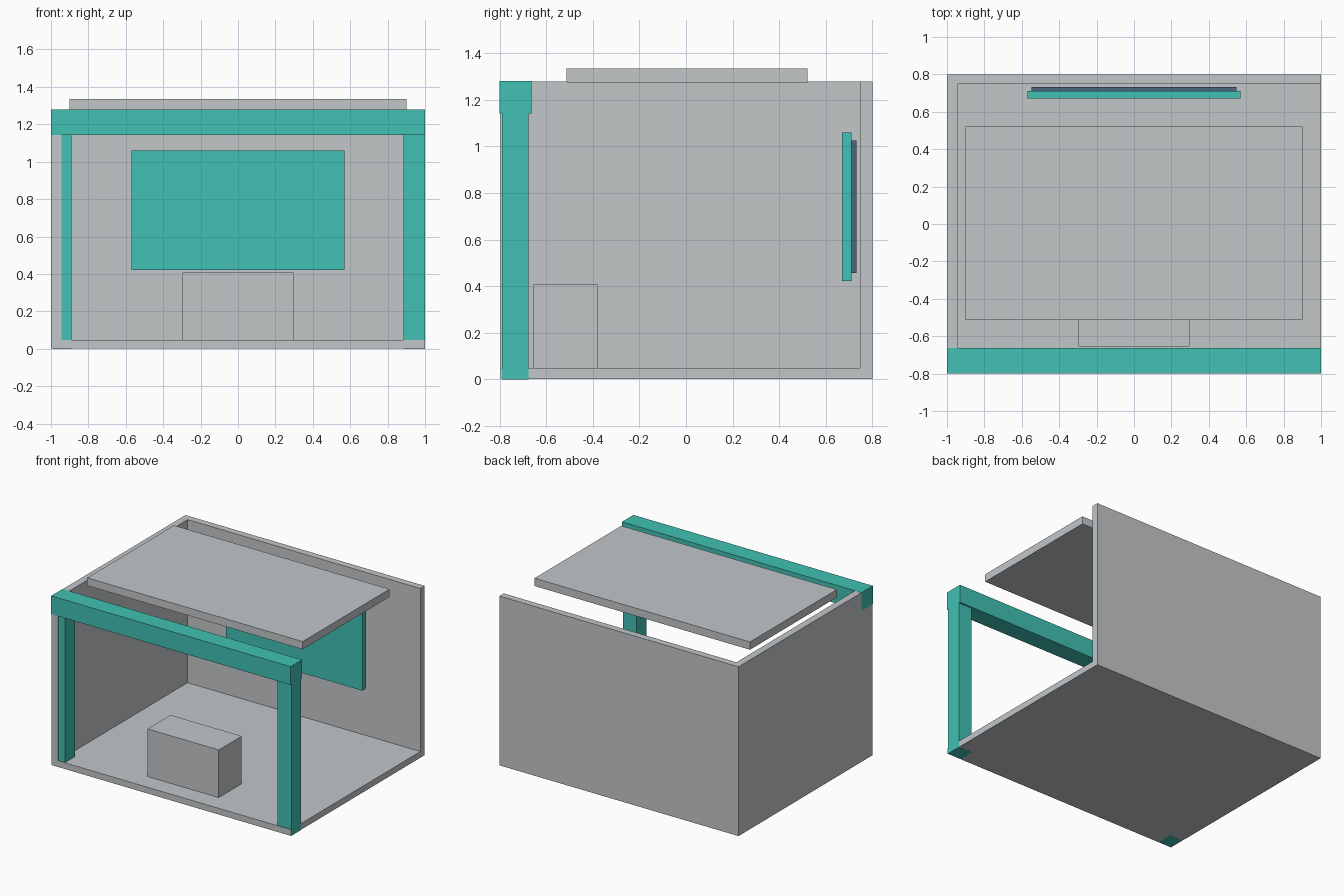
import bpy
import bmesh
from mathutils import Vector

cube = bpy.data.objects.get("Cube")
if cube:
    bpy.data.objects.remove(cube, do_unlink=True)


def material(name, rgb):
    mat = bpy.data.materials.new(name)
    mat.use_nodes = True
    mat.diffuse_color = (*rgb, 1)
    mat.node_tree.nodes["Principled BSDF"].inputs["Base Color"].default_value = (*rgb, 1)
    return mat


GREY = material("light grey", (0.546, 0.571, 0.584))
TEAL = material("teal", (0.053, 0.533, 0.451))
SLATE = material("slate blue", (0.07, 0.13, 0.21))


def box(name, mat, x, y, z):
    """Box spanning the given (min, max) range on each axis."""
    low, high = (Vector(corner) for corner in zip(x, y, z))
    bm = bmesh.new()
    bmesh.ops.create_cube(bm, size=1)
    for v in bm.verts:
        v.co = (low + high) / 2 + v.co * (high - low)
    mesh = bpy.data.meshes.new(name)
    bm.to_mesh(mesh)
    bm.free()
    mesh.materials.append(mat)
    obj = bpy.data.objects.new(name, mesh)
    bpy.context.collection.objects.link(obj)
    return obj


FRONT, BACK = -0.796, 0.8
FLOOR, TOP = 0.048, 1.279

# Shell: floor, back wall and one side wall; the other side stays open
box("floor", GREY, (-0.999, 0.999), (FRONT, BACK), (0.001, FLOOR))
box("back_wall", GREY, (-0.999, 0.999), (0.748, BACK), (FLOOR, TOP))
box("right_wall", GREY, (-0.999, -0.945), (FRONT, 0.748), (FLOOR, TOP))

# Front frame: two posts and a beam
box("right_post", TEAL, (-0.99, -0.89), (-0.791, -0.676), (0, 1.142))
box("left_post", TEAL, (0.885, 1), (-0.791, -0.676), (0, 1.142))
box("front_beam", TEAL, (-1, 1), (-0.8, -0.664), (1.142, TOP + 0.001))

# Floating ceiling panel
box("ceiling_panel", GREY, (-0.9, 0.9), (-0.514, 0.522), (1.275, 1.334))

# Counter near the front
box("counter", GREY, (-0.297, 0.297), (-0.654, -0.38), (FLOOR, 0.408))

# Display board with its backing
box("display_board", TEAL, (-0.57, 0.57), (0.67, 0.71), (0.422, 1.06))
box("display_backing", SLATE, (-0.548, 0.548), (0.71, 0.732), (0.457, 1.026))
